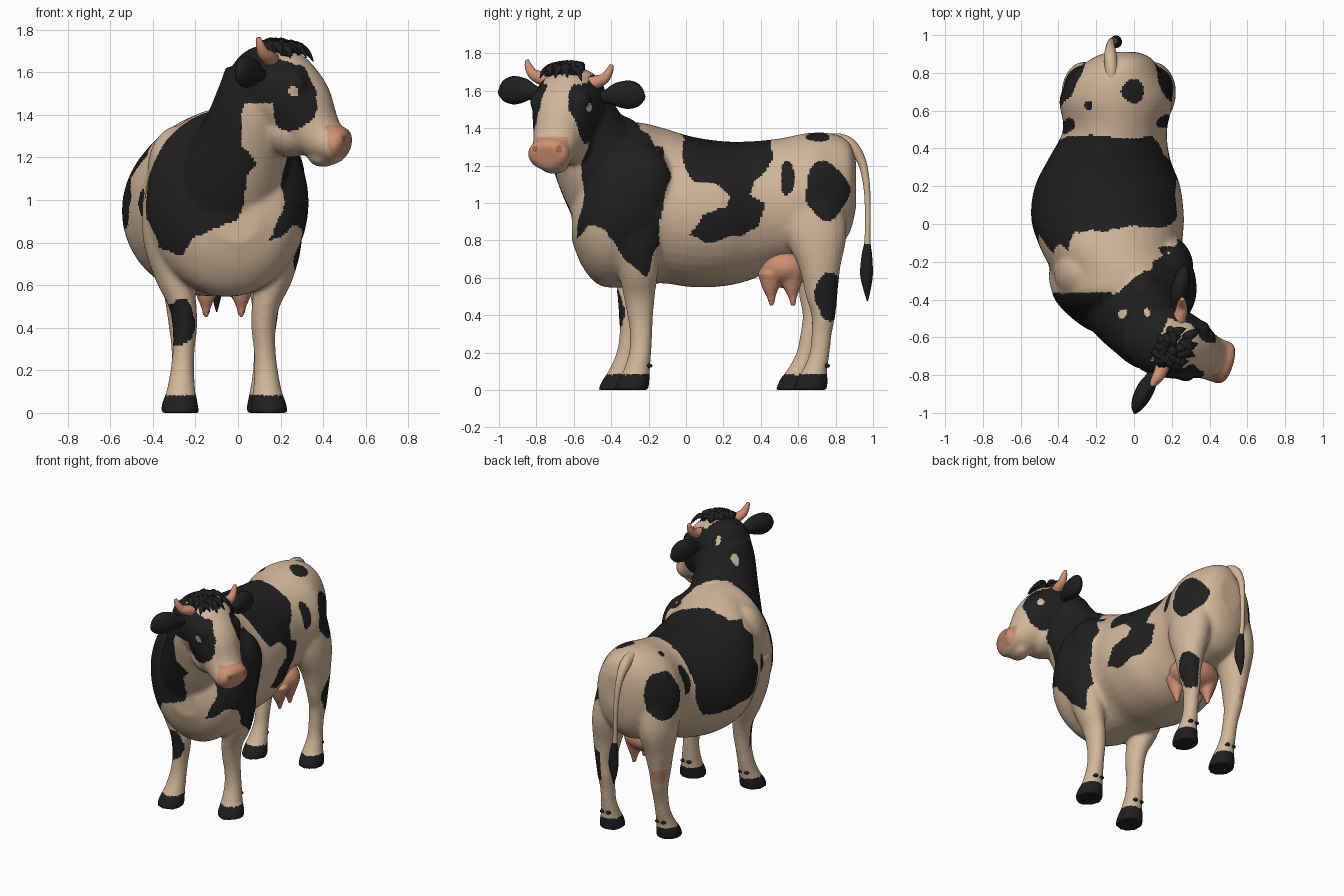
import bpy, bmesh, math, random
from mathutils import Vector, Matrix, noise

random.seed(4)


def material(name, rgb):
    m = bpy.data.materials.new(name)
    m.diffuse_color = (*rgb, 1)
    return m


CREAM, BLACK, PINK, BROWN = range(4)
MATS = [material("cream hide", (.64, .47, .32)), material("black hide", (.014, .014, .014)),
        material("pink skin", (.62, .28, .17)), material("dark nostril", (.36, .14, .08))]

# Head frame: forward and lateral directions around the head centre
HC, FWD, LAT = Vector((.25, -.65, 0)), Vector((.944, -.33, 0)), Vector((.33, .944, 0))


def head(f, l, z):
    return HC + FWD * f + LAT * l + Vector((0, 0, z))


def spline(keys, steps):
    """Catmull-Rom through rows of numbers."""
    out = []
    for i in range(len(keys) - 1):
        p0, p1, p2, p3 = keys[max(i - 1, 0)], keys[i], keys[i + 1], keys[min(i + 2, len(keys) - 1)]
        for s in range(steps):
            t = s / steps
            out.append([.5 * (2 * b + (c - a) * t + (2 * a - 5 * b + 4 * c - d) * t * t
                              + (3 * b - a - 3 * c + d) * t ** 3) for a, b, c, d in zip(p0, p1, p2, p3)])
    return out + [list(keys[-1])]


def loft(bm, keys, hint=(0, 0, 1), axis=None, n=24, steps=4):
    """Closed tube through rows of x, y, z, half width, half height."""
    rows = spline(keys, steps)
    rings = []
    for i, (x, y, z, a, b) in enumerate(rows):
        t = Vector(axis) if axis else (Vector(rows[min(i + 1, len(rows) - 1)][:3])
                                       - Vector(rows[max(i - 1, 0)][:3])).normalized()
        side = t.cross(Vector(hint)).normalized()
        up = side.cross(t)
        rings.append([bm.verts.new(Vector((x, y, z)) + side * a * math.cos(k * math.tau / n)
                                   + up * b * math.sin(k * math.tau / n)) for k in range(n)])
    for r, q in zip(rings, rings[1:]):
        for k in range(n):
            bm.faces.new((r[k], r[(k + 1) % n], q[(k + 1) % n], q[k]))
    bm.faces.new(rings[0])
    bm.faces.new(rings[-1])


def ball(bm, centre, radii, turn=0):
    bmesh.ops.create_uvsphere(bm, u_segments=24, v_segments=14, radius=1, matrix=Matrix.Translation(centre)
                              @ Matrix.Rotation(turn, 4, 'Z') @ Matrix.Diagonal((*radii, 1)))


def finish(name, bm, paint, voxel=0, smooth=10):
    """Make the object, optionally fuse its parts, then colour each face by rule."""
    bmesh.ops.recalc_face_normals(bm, faces=bm.faces)
    me = bpy.data.meshes.new(name)
    bm.to_mesh(me)
    bm.free()
    ob = bpy.data.objects.new(name, me)
    bpy.context.collection.objects.link(ob)
    if voxel:
        r = ob.modifiers.new("fuse", 'REMESH')
        r.mode, r.voxel_size = 'VOXEL', voxel
        s = ob.modifiers.new("soften", 'SMOOTH')
        s.factor, s.iterations = .5, smooth
        new = bpy.data.meshes.new_from_object(ob.evaluated_get(bpy.context.evaluated_depsgraph_get()))
        ob.modifiers.clear()
        ob.data = me = new
    me.materials.clear()
    for m in MATS:
        me.materials.append(m)
    for p in me.polygons:
        p.use_smooth = True
        p.material_index = paint(p.center, p.normal) if callable(paint) else paint
    return ob


def inside(u, v, poly):
    hit = False
    for (a, b), (c, d) in zip(poly, poly[1:] + poly[:1]):
        if (b > v) != (d > v) and u < (c - a) * (v - b) / (d - b) + a:
            hit = not hit
    return hit


def oval(u, v, ru, rv):
    return math.hypot(u / ru, v / rv) < 1


# Hide patches: outlines in (y, z) for the flanks, (x, z) for the chest
SADDLE_R = [(-.02, 1.6), (.46, 1.6), (.46, 1.22), (.38, 1.13), (.35, 1.05), (.41, 1), (.38, .87), (.28, .83),
            (.1, .79), (.02, .83), (.09, .95), (.22, .98), (.24, 1.04), (.18, 1.09), (.04, 1.11), (-.02, 1.21)]
SADDLE_L = [(-.02, 1.6), (.46, 1.6), (.47, 1.1), (.44, .95), (.38, .84), (.1, .85), (-.05, .88), (-.12, 1),
            (-.05, 1.1), (-.15, 1.2), (-.1, 1.27), (-.14, 1.31), (-.05, 1.34)]
SHOULDER_R = [(-.17, 1.6), (-.17, 1.42), (-.08, 1.13), (-.14, .94), (-.14, .78), (-.22, .61), (-.33, .7),
              (-.43, .87), (-.5, .88), (-.59, .82), (-.54, 1.05), (-.56, 1.2), (-.5, 1.4), (-.45, 1.7)]
CHEST = [(.02, .93), (.03, .98), (.03, 1.1), (.09, 1.17), (.03, 1.26), (.01, 1.4), (.03, 1.46), (.05, 1.75),
         (-.5, 1.75), (-.5, 1), (-.42, .88), (-.37, .77), (-.27, .75), (-.2, .83), (-.1, .87)]
# Oval spots: side, y, z, half sizes
SPOTS = [(1, .75, 1.065, .115, .155), (1, .54, 1.14, .036, .09), (1, .765, .505, .068, .13),
         (-1, .74, 1.09, .115, .165), (-1, .52, 1.13, .035, .1), (-1, -.22, 1, .03, .06)]


def hide(c, n):
    if c.z < .082:
        return BLACK
    p = c + noise.noise_vector(c * 8) * .022
    x, y, z = p
    f, l = (p - HC).dot(FWD), (p - HC).dot(LAT)
    # muzzle, nostrils, eyes and face patches
    cf, cl = (c - HC).dot(FWD), (c - HC).dot(LAT)
    if cf > .205 + (1.34 - c.z) * .25 and 1.2 < c.z < 1.355:
        return BROWN if oval(abs(cl) - .066, c.z - 1.29, .018, .018) and cf > .2 else PINK
    if c.z > 1.29 and cf > -.03:
        if oval(cf - .066, c.z - 1.51, .022, .024):
            return CREAM
        if abs(l) > .075 and oval(f - .045, z - 1.478, .12, .157):
            return BLACK
    # pale poll between the horns, pale flecks behind the ears
    if z > 1.65 and -.11 < l < .13 and f > -.12:
        return CREAM
    if z > 1.35 and (oval(x + .06, y + .48, .024, .024) or oval(x - .07, y + .465, .018, .026)):
        return CREAM
    # back of the head and nape
    edge = -.36 + max(0, x + .1) * .6
    if z > 1.455 and f < (.04 if abs(l) > .11 else -.03) and y < edge:
        return BLACK
    if z > 1.2 and -.52 < y < edge and f < 0:
        return BLACK
    # chest, shoulder and saddle
    if y < edge and inside(x, z, CHEST):
        return BLACK
    if x > .11 and n.x > .2 and inside(y, z, SHOULDER_R) and (z < 1.3 or y < edge + .03):
        return BLACK
    side = 1 if x > -.12 else -1
    if inside(y, z, SADDLE_R if side > 0 else SADDLE_L):
        return BLACK
    for s, sy, sz, ry, rz in SPOTS:
        if s == side and n.x * s > -.1 and oval(y - sy, z - sz, ry, rz):
            return BLACK
    # rump spots seen from above, the fore knee patch and a bare hock patch
    if z > 1.2 and (oval(x + .01, y - .7, .058, .058) or oval(x + .25, y - .64, .025, .025)):
        return BLACK
    if x < -.2 and y < -.2 and n.y < -.05 and oval(x + .285, z - .42, .075, .115):
        return BLACK
    if x < -.2 and n.y > 0 and n.x < .2 and oval(y - .74, z - .5, .06, .055):
        return PINK
    return CREAM


# Body, neck, head and legs fused into one skin
bm = bmesh.new()
trunk = [(.91, -.06, .08, 1.22, .98), (.875, -.065, .16, 1.32, .84), (.79, -.09, .24, 1.37, .74),
         (.66, -.095, .3, 1.375, .70), (.5, -.1, .275, 1.345, .66), (.35, -.13, .32, 1.33, .59),
         (.2, -.14, .385, 1.33, .555), (.03, -.14, .405, 1.355, .55), (-.12, -.12, .38, 1.4, .57),
         (-.25, -.06, .38, 1.43, .56), (-.38, -.05, .38, 1.42, .545), (-.48, -.03, .32, 1.3, .57),
         (-.56, -.01, .23, 1.15, .67), (-.61, 0, .1, 1.0, .8)]
loft(bm, [(x, y, (t + b) / 2, a, (t - b) / 2) for y, x, a, t, b in trunk], axis=(0, 1, 0), n=40)
loft(bm, [(-.06, -.28, 1, .3, .34), (0, -.42, 1.17, .255, .28), (.05, -.52, 1.33, .21, .23),
          (.09, -.58, 1.48, .19, .2), (.11, -.6, 1.6, .17, .16)], hint=(0, 1, 0), n=32)
ball(bm, (.03, -.37, 1.33), (.13, .15, .14))                    # crest of the neck
ball(bm, (-.28, -.25, 1.14), (.145, .17, .21))                  # shoulders
ball(bm, (.17, -.23, 1.1), (.145, .17, .21))
loft(bm, [(.08, -.59, 1.6, .16, .13), (.17, -.62, 1.53, .19, .2), (.26, -.65, 1.455, .175, .185),
          (.335, -.68, 1.355, .14, .15), (.395, -.705, 1.295, .12, .115), (.445, -.725, 1.265, .116, .093),
          (.487, -.737, 1.257, .114, .085), (.51, -.744, 1.25, .085, .058)], n=32)
HEAD_TURN = math.atan2(-.33, .944)
ball(bm, (.14, -.615, 1.565), (.18, .19, .165), HEAD_TURN)      # skull
ball(bm, (.25, -.645, 1.325), (.13, .14, .125), HEAD_TURN)      # jaw
ball(bm, (.40, -.705, 1.2), (.07, .08, .045), HEAD_TURN)        # chin
for s in (1, -1):                                               # brows
    ball(bm, head(.06, s * .125, 1.54), (.06, .045, .06), HEAD_TURN)

hind = [(.06, .67, 1.1, .12, .16), (.1, .69, .85, .12, .17), (.125, .715, .65, .09, .11), (.13, .725, .5, .064, .085),
        (.125, .735, .4, .055, .065), (.12, .725, .3, .048, .055), (.12, .715, .2, .05, .054),
        (.12, .69, .11, .064, .066), (.122, .675, .06, .076, .083), (.122, .665, 0, .086, .092)]
fore = [(.16, -.28, 1, .13, .17), (.18, -.27, .8, .12, .14), (.165, -.255, .62, .09, .105), (.13, -.25, .5, .066, .084),
        (.12, -.245, .4, .058, .07), (.125, -.24, .3, .052, .06), (.132, -.245, .2, .056, .06),
        (.138, -.265, .1, .069, .072), (.143, -.28, .05, .083, .085), (.145, -.29, 0, .09, .092)]
claws = bmesh.new()
for leg, flip, back in ((hind, -.145, .095), (fore, -.13, .09)):
    for other in (False, True):
        rows = []
        for x, y, z, a, b in leg:
            shift = back * max(0, 1 - z / .8) if other else 0
            inset = (flip + .03 * min(1, max(0, (z - .6) / .4)) * -1) - x
            rows.append((inset if other else x, y - shift, z, a, b))
        loft(bm, rows, hint=(0, 1, 0), axis=(0, 0, -1))
        x, y, z, a, b = rows[7]
        for d in (-.024, .024):                                 # dewclaws behind each pastern
            ball(claws, (x + d, y + b - .006, .13), (.016, .02, .012))
finish("cow_body", bm, hide, voxel=.0115, smooth=12)
finish("dewclaws", claws, BLACK)

# Udder with four teats
bm = bmesh.new()
ball(bm, (-.07, .525, .655), (.175, .145, .11))
for x in (-.15, .015):
    for y in (.45, .565):
        loft(bm, [(x, y, .63, .075, .07), (x, y + .002, .545, .045, .045), (x, y + .006, .495, .024, .024),
                  (x, y + .008, .45, .014, .014)], hint=(0, 1, 0), n=12)
finish("udder", bm, PINK, voxel=.011, smooth=5)

# Tail with a dark switch
bm = bmesh.new()
loft(bm, [(-.115, .74, 1.30, .07, .05), (-.12, .83, 1.315, .055, .038), (-.125, .89, 1.295, .036, .034),
          (-.125, .94, 1.22, .024, .024),
          (-.12, .965, 1.1, .018, .018), (-.115, .972, .95, .015, .015), (-.11, .97, .8, .016, .016),
          (-.1, .967, .72, .028, .026), (-.095, .965, .62, .034, .032), (-.1, .968, .54, .02, .02),
          (-.1, .97, .475, .003, .003)], hint=(1, 0, 0), n=14, steps=5)
finish("tail", bm, lambda c, n: BLACK if c.z < .78 else CREAM)

# Ears and horns, mirrored across the slightly tilted head
for s, label in ((1, "left"), (-1, "right")):
    def path(rows, back=0.0):
        return [(*head(f - back, s * l, z - .012 * s), a, b) for f, l, z, a, b in rows]
    bm = bmesh.new()
    loft(bm, path([(-.08, .14, 1.575, .03, .03), (-.082, .2, 1.58, .032, .036), (-.09, .26, 1.59, .046, .064),
                   (-.1, .33, 1.59, .044, .076), (-.105, .385, 1.58, .028, .055), (-.105, .415, 1.575, .005, .012)],
                  .012), n=16)
    finish(label + "_ear", bm, BLACK)
    bm = bmesh.new()
    loft(bm, path([(-.06, .11, 1.645, .04, .04), (-.06, .165, 1.66, .035, .035), (-.068, .205, 1.68, .028, .028),
                   (-.075, .23, 1.72, .02, .02), (-.08, .24, 1.752, .01, .01)]), hint=FWD, n=14)
    finish(label + "_horn", bm, PINK)

# Curly forelock made of overlapping tufts
bm = bmesh.new()
for i in range(36):
    f, l = random.uniform(-.13, .02), random.uniform(-.1, .06)
    d, w = random.uniform(.02, .05), random.uniform(-.05, .05)

    def brow(g, m, lift):
        return (*head(g, m, 1.735 - 2.6 * max(0, g + .06) ** 2 - 2 * m * m + lift),)
    loft(bm, [(*brow(f, l, -.03), .022, .016), (*brow(f + d * .4, l + w * .4, .012), .026, .015),
              (*brow(f + d, l + w, .01), .018, .012), (*brow(f + d * 1.5, l + w * 1.5, -.012), .003, .003)],
         n=8, steps=3)
finish("forelock", bm, BLACK)
